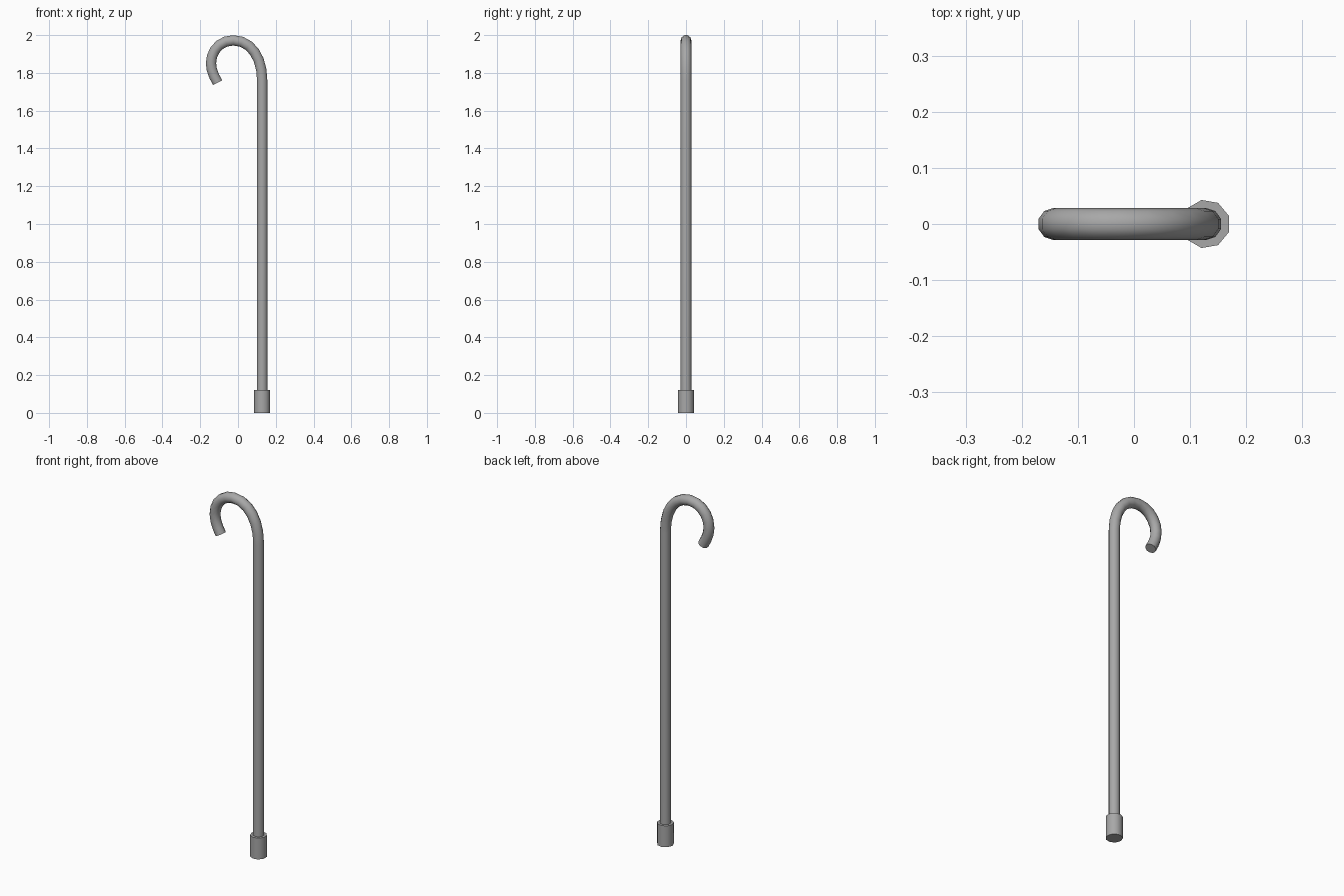
import bpy, bmesh, math
from mathutils import Vector
from mathutils.geometry import interpolate_bezier

if "Cube" in bpy.data.objects:
    bpy.data.objects.remove(bpy.data.objects["Cube"])

# Dark grey shared by both parts
grey = bpy.data.materials.new("dark_grey")
grey.diffuse_color = (0.39, 0.39, 0.39, 1)
grey.use_nodes = True
grey.node_tree.nodes["Principled BSDF"].inputs["Base Color"].default_value = grey.diffuse_color


def finish(name, bm):
    bmesh.ops.recalc_face_normals(bm, faces=bm.faces[:])
    mesh = bpy.data.meshes.new(name)
    bm.to_mesh(mesh)
    bm.free()
    mesh.materials.append(grey)
    obj = bpy.data.objects.new(name, mesh)
    bpy.context.collection.objects.link(obj)
    bpy.ops.object.select_all(action='DESELECT')
    obj.select_set(True)
    bpy.context.view_layer.objects.active = obj
    bpy.ops.object.shade_smooth_by_angle(angle=math.radians(50))
    return obj


def loft(name, rings):
    """Skin a list of closed rings and cap both ends."""
    bm = bmesh.new()
    loops = [[bm.verts.new(p) for p in ring] for ring in rings]
    n = len(loops[0])
    for a, b in zip(loops, loops[1:]):
        for i in range(n):
            j = (i + 1) % n
            bm.faces.new((a[i], a[j], b[j], b[i]))
    bm.faces.new(loops[0])
    bm.faces.new(loops[-1])
    return finish(name, bm)


SHAFT_X = 0.128

# Centre line in the xz plane: straight shaft, then a crook of three bezier arcs
arcs = [
    ((SHAFT_X, 1.76), (SHAFT_X, 1.88), (0.07, 1.972), (-0.025, 1.972)),
    ((-0.025, 1.972), (-0.097, 1.972), (-0.143, 1.915), (-0.143, 1.85)),
    ((-0.143, 1.85), (-0.143, 1.815), (-0.128, 1.783), (-0.108, 1.748)),
]
path = [Vector((SHAFT_X, 0, 0.06))]
for k, (arc, count) in enumerate(zip(arcs, (7, 6, 4))):
    pts = interpolate_bezier(*[Vector((x, 0, z)) for x, z in arc], count)
    path += pts if k == 0 else pts[1:]

# Shaft and handle: ten-sided tube swept along the centre line
radius, sides = 0.0287, 10
rings = []
for i, p in enumerate(path):
    # mitre direction: average of the neighbouring segment directions
    before = (p - path[i - 1]).normalized() if i else Vector((0, 0, 1))
    after = (path[i + 1] - p).normalized() if i < len(path) - 1 else before
    side = Vector((0, 1, 0)).cross((before + after).normalized())
    ring = []
    for s in range(sides):
        a = 2 * math.pi * (s + 0.5) / sides
        ring.append(p + radius * (math.cos(a) * side + math.sin(a) * Vector((0, 1, 0))))
    rings.append(ring)
loft("shaft_and_crook_handle", rings)

# Ferrule: nine-sided foot
rings = [[(SHAFT_X + 0.0435 * math.cos(a), 0.0435 * math.sin(a), z)
          for a in (math.pi * (2 * s + 1) / 9 for s in range(9))]
         for z in (0, 0.12)]
loft("ferrule", rings)
